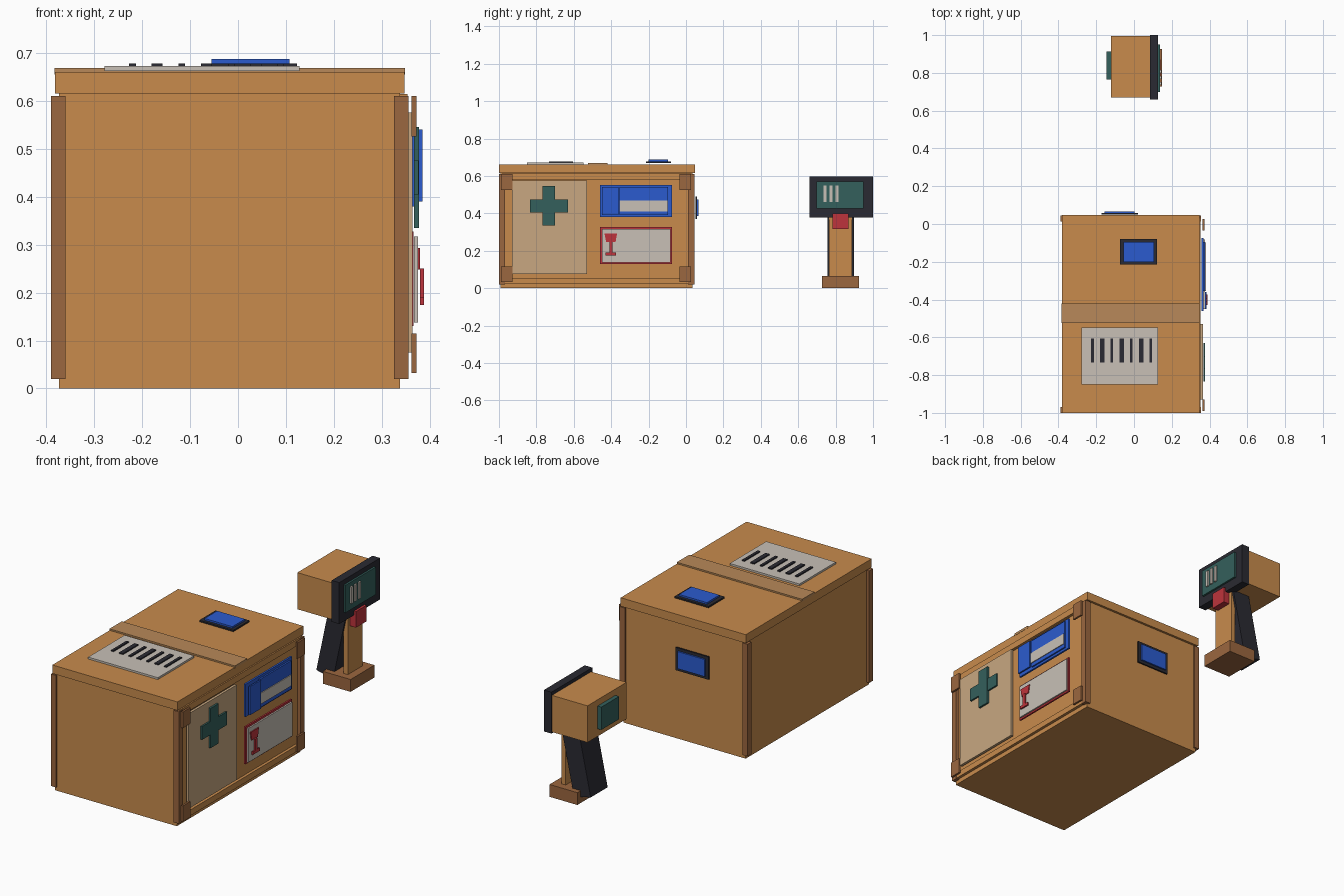
import bpy
import math

cube = bpy.data.objects.get("Cube")
if cube:
    bpy.data.objects.remove(cube, do_unlink=True)


def material(name, r, g, b):
    m = bpy.data.materials.new(name)
    m.use_nodes = True
    m.diffuse_color = (r, g, b, 1)
    m.node_tree.nodes["Principled BSDF"].inputs["Base Color"].default_value = (r, g, b, 1)
    return m


cardboard = material("cardboard orange", .58, .26, .073)
brown = material("corner brown", .33, .135, .05)
tape = material("tape tan", .48, .25, .10)
beige = material("beige panel", .58, .39, .22)
paper = material("paper grey", .58, .53, .47)
black = material("soft black", .023, .023, .032)
blue = material("strong blue", .024, .105, .62)
teal = material("dark teal", .034, .117, .107)
red = material("warning red", .515, .034, .045)


def box(name, mat, xs, ys, zs):
    """Box between the given x, y and z limits."""
    spans = (xs, ys, zs)
    centre = [(a + b) / 2 for a, b in spans]
    bpy.ops.mesh.primitive_cube_add(size=1, location=centre)
    ob = bpy.context.object
    ob.name = name
    for v in ob.data.vertices:
        for i, (a, b) in enumerate(spans):
            v.co[i] *= b - a
    ob.data.materials.append(mat)
    return ob


# Carton, lid and tape
box("carton_body", cardboard, (-.373, .338), (-.992, .036), (0, .62))
box("carton_lid", cardboard, (-.382, .347), (-1, .048), (.615, .66))
box("lid_tape", tape, (-.383, .348), (-.523, -.42), (.655, .668))

# Corner posts and side rails
for x in ((-.39, -.36), (.325, .356)):
    for y in ((-1, -.968), (.012, .045)):
        box("corner_post", brown, x, y, (.02, .61))
for z in ((.024, .055), (.58, .614)):
    box("side_rail", cardboard, (.33, .353), (-.985, .03), z)
for y in ((-.99, -.928), (-.035, .027)):
    for z in ((.032, .115), (.525, .61)):
        box("corner_cap", brown, (.362, .372), y, z)

# Beige side panel with cross
box("cross_panel", beige, (.35, .364), (-.93, -.53), (.075, .575))
box("cross_upright", teal, (.367, .377), (-.767, -.7), (.335, .545))
box("cross_bar", teal, (.367, .376), (-.835, -.63), (.405, .475))

# Blue shipping label
box("blue_label", blue, (.357, .367), (-.46, -.075), (.38, .552))
box("blue_label_panel", blue, (.369, .377), (-.355, -.095), (.39, .54))
box("blue_label_block", blue, (.377, .385), (-.45, -.36), (.39, .54))
box("blue_label_strip", paper, (.377, .381), (-.355, -.098), (.41, .468))

# Fragile label with goblet
box("fragile_frame", red, (.357, .366), (-.46, -.075), (.13, .327))
box("fragile_paper", paper, (.367, .375), (-.45, -.083), (.138, .317))
bowl = box("goblet_bowl", red, (.372, .38), (-.436, -.368), (.248, .293))
for v in bowl.data.vertices:
    if v.co.z < 0:
        v.co.y *= .75
box("goblet_stem", red, (.38, .388), (-.41, -.393), (.185, .25))
box("goblet_foot", red, (.38, .388), (-.43, -.373), (.174, .19))

# Barcode on the lid
box("barcode_label", paper, (-.278, .128), (-.85, -.547), (.662, .672))
for i in range(7):
    x = -.22 + i * .0515
    half = .0115 if i % 2 else .007
    box("barcode_bar", black, (x - half, x + half), (-.733, -.605), (.67, .678))

# Blue tags on the lid and the back
box("lid_tag_frame", black, (-.075, .123), (-.215, -.08), (.67, .678))
box("lid_tag", blue, (-.055, .107), (-.2, -.095), (.676, .687))
box("back_tag_frame", black, (-.172, .02), (.05, .058), (.37, .49))
box("back_tag", blue, (-.155, .003), (.056, .066), (.385, .475))

# Scanner head
box("scanner_head", cardboard, (-.123, .09), (.67, .996), (.385, .578))
box("scanner_face", black, (.084, .128), (.66, 1), (.378, .596))
box("scanner_screen", teal, (.126, .138), (.698, .95), (.425, .57))
for i in range(3):
    y = .743 + i * .0325
    box("screen_bar", paper, (.137, .146), (y - .008, y + .008), (.46, .548))
box("scanner_lens", teal, (-.145, -.12), (.764, .912), (.425, .545))

# Scanner handle, trigger and foot
handle = box("scanner_handle", black, (-.033, .067), (.757, .898), (.03, .43))
handle.rotation_euler.y = math.radians(12)
box("handle_brace", cardboard, (.08, .105), (.765, .887), (.06, .39))
box("scanner_trigger", red, (.09, .14), (.783, .87), (.315, .4))
box("scanner_foot", brown, (-.015, .147), (.727, .926), (0, .065))
